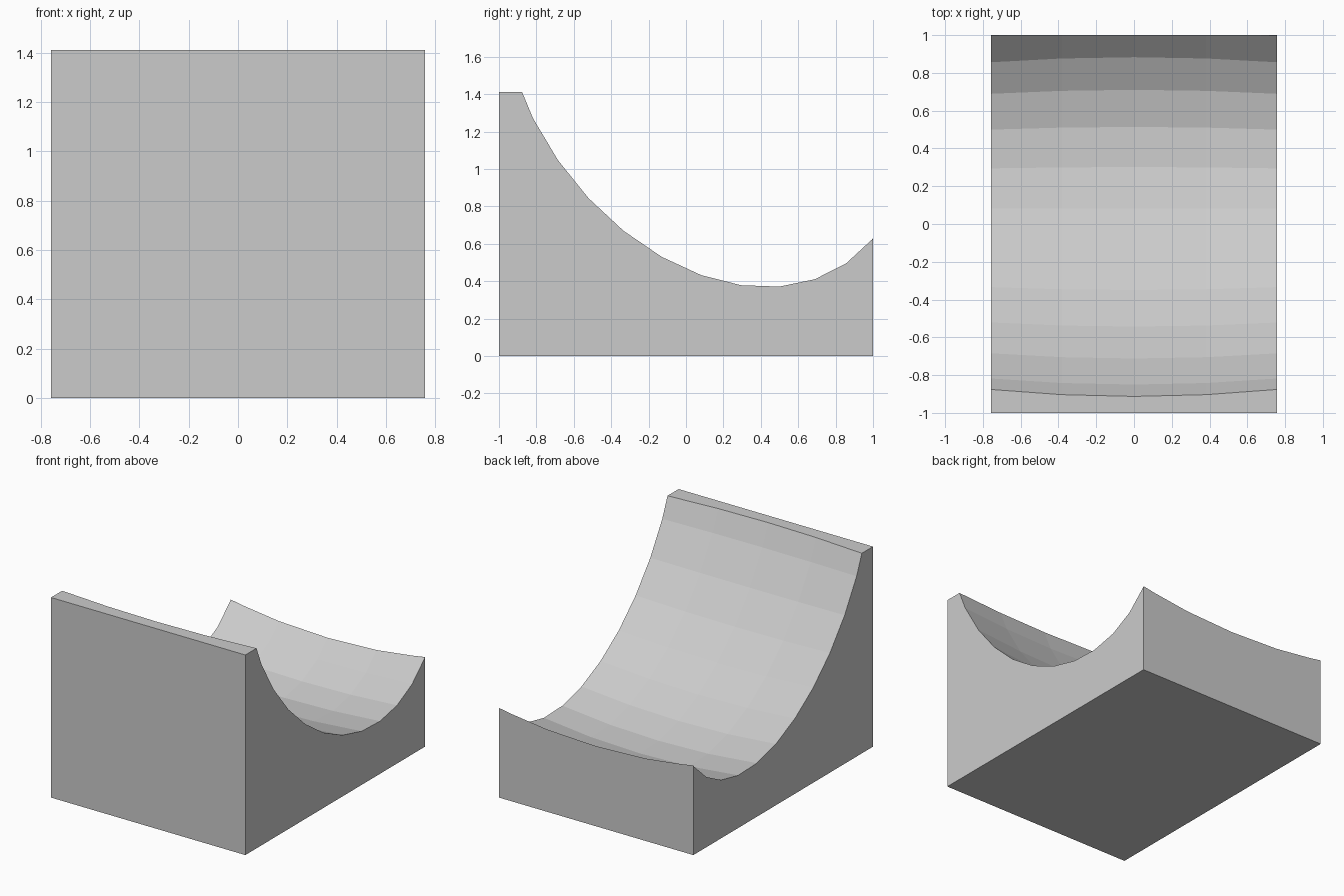
import bpy
import math
from mathutils import Matrix

default = bpy.data.objects.get("Cube")
if default:
    bpy.data.objects.remove(default, do_unlink=True)

# Plain grey material
grey = bpy.data.materials.new("light_grey")
grey.use_nodes = True
colour = (0.6, 0.6, 0.6, 1.0)
grey.diffuse_color = colour
grey.node_tree.nodes["Principled BSDF"].inputs["Base Color"].default_value = colour

# Solid block
WIDTH, DEPTH, HEIGHT = 1.515, 2.0, 1.41
bpy.ops.mesh.primitive_cube_add(size=1, location=(0, 0, HEIGHT / 2))
block = bpy.context.object
block.name = "scooped_block"
block.data.transform(Matrix.Diagonal((WIDTH, DEPTH, HEIGHT, 1)))
block.data.materials.append(grey)

# Tilted ellipsoid that scoops out the top, poles along x
bpy.ops.mesh.primitive_uv_sphere_add(segments=32, ring_count=24, radius=1, location=(0, 0.096, 1.589))
scoop = bpy.context.object
scoop.name = "scoop_cutter"
tilt = Matrix.Rotation(math.radians(34.8), 4, 'X')
stretch = Matrix.Diagonal((2.93, 0.984, 1.379, 1))
poles_to_x = Matrix.Rotation(math.radians(90), 4, 'Y')
scoop.data.transform(tilt @ stretch @ poles_to_x)
scoop.data.materials.append(grey)
scoop.hide_render = True

# Cut the scoop
cut = block.modifiers.new("scoop", 'BOOLEAN')
cut.operation = 'DIFFERENCE'
cut.solver = 'EXACT'
cut.object = scoop
bpy.context.view_layer.objects.active = block
bpy.ops.object.modifier_apply(modifier=cut.name)
bpy.data.objects.remove(scoop, do_unlink=True)
